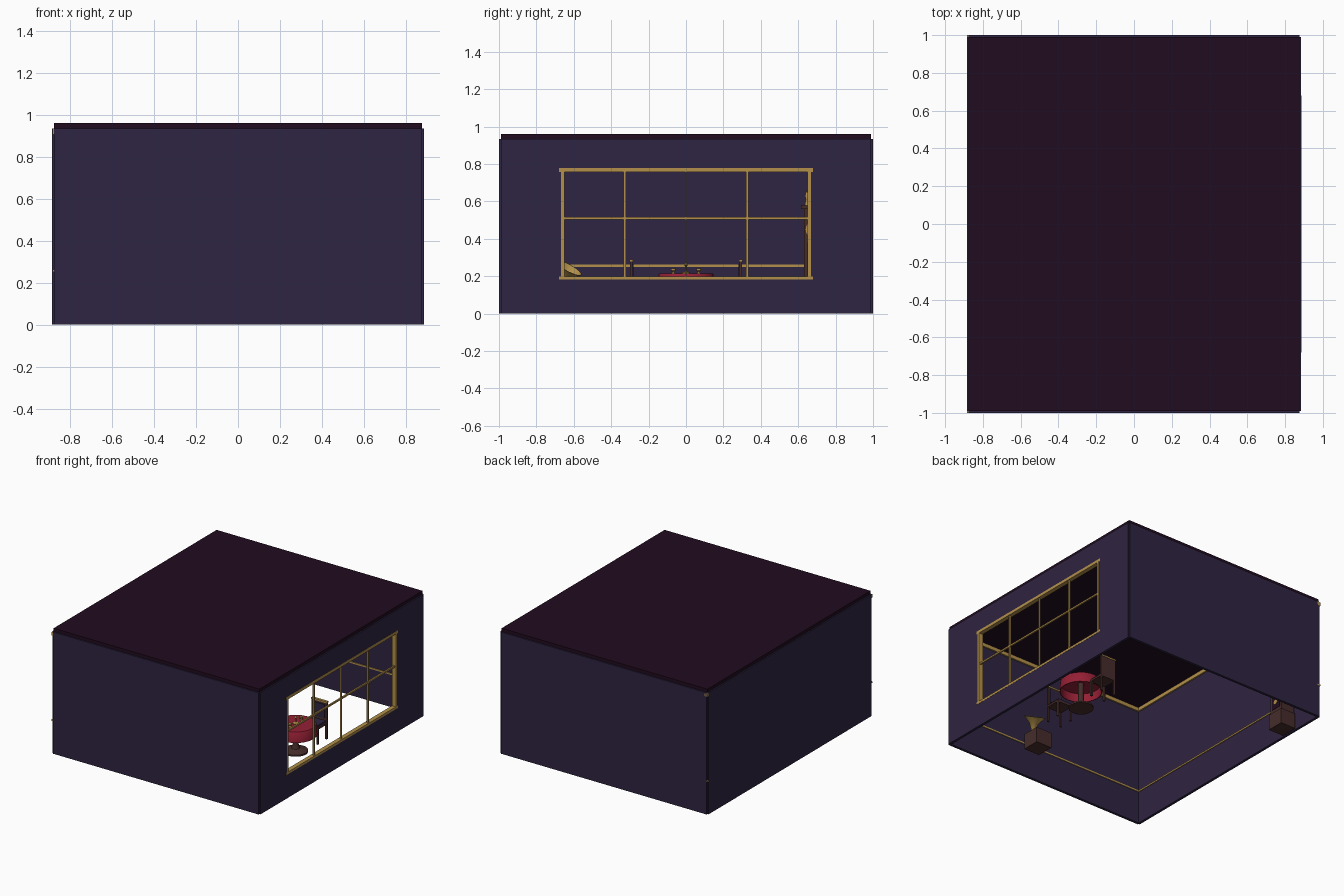
import bpy, bmesh, math
from mathutils import Vector

if "Cube" in bpy.data.objects:
    bpy.data.objects.remove(bpy.data.objects["Cube"])


def material(name, rgb):
    m = bpy.data.materials.new(name)
    m.use_nodes = True
    m.diffuse_color = (*rgb, 1)
    m.node_tree.nodes["Principled BSDF"].inputs["Base Color"].default_value = (*rgb, 1)
    return m


WALL = material("purple wall", (.028, .018, .054))
ROOF = material("dark maroon", (.0155, .0037, .0137))
GOLD = material("gold", (.45, .28, .07))
CLOTH = material("red cloth", (.30, .014, .035))
WOOD = material("brown wood", (.06, .026, .023))


def finish(name, bm, mat, smooth=False):
    mesh = bpy.data.meshes.new(name)
    bmesh.ops.recalc_face_normals(bm, faces=bm.faces)
    bm.to_mesh(mesh)
    bm.free()
    mesh.materials.append(mat)
    ob = bpy.data.objects.new(name, mesh)
    bpy.context.collection.objects.link(ob)
    if smooth:
        bpy.context.view_layer.objects.active = ob
        bpy.ops.object.select_all(action='DESELECT')
        ob.select_set(True)
        bpy.ops.object.shade_smooth_by_angle(angle=math.radians(40))
    return ob


def boxes(name, mat, *ranges):
    """Join boxes, each given as (x0, x1, y0, y1, z0, z1)."""
    bm = bmesh.new()
    for x0, x1, y0, y1, z0, z1 in ranges:
        vs = bmesh.ops.create_cube(bm, size=1)["verts"]
        for v in vs:
            v.co = Vector(((x0 + x1) / 2 + v.co.x * (x1 - x0),
                           (y0 + y1) / 2 + v.co.y * (y1 - y0),
                           (z0 + z1) / 2 + v.co.z * (z1 - z0)))
    return finish(name, bm, mat)


def lathe(name, mat, profile, loc, axis=(0, 0, 1), sides=24):
    """Spin a (radius, height) profile about an axis."""
    bm = bmesh.new()
    vs = [bm.verts.new((r, 0, h)) for r, h in profile]
    es = [bm.edges.new(p) for p in zip(vs, vs[1:])]
    bmesh.ops.spin(bm, geom=vs + es, cent=(0, 0, 0), axis=(0, 0, 1),
                   angle=math.tau, steps=sides)
    bmesh.ops.remove_doubles(bm, verts=bm.verts, dist=.0002)
    ob = finish(name, bm, mat, True)
    ob.rotation_euler = Vector(axis).to_track_quat('Z', 'Y').to_euler()
    ob.location = loc
    return ob


# Room shell, open underneath
W, L, T, H = .875, .99, .01, .935
OY, Z0, Z1 = .66, .19, .77
boxes("roof", ROOF, (-W, W, -L, L, H, .96))
for s, name in ((-1, "front_wall"), (1, "back_wall")):
    boxes(name, WALL, (-W, W, s * L - T, s * L + T, 0, H))
boxes("right_wall", WALL, (-W - T, -W + T, -L, L, 0, H))
boxes("window_wall", WALL,
      (W - T, W + T, -L, L, 0, Z0), (W - T, W + T, -L, L, Z1, H),
      (W - T, W + T, -L, -OY, Z0, Z1), (W - T, W + T, OY, L, Z0, Z1))

# Chair rail and crown moulding
for name, z0, z1, d in (("chair_rail", .25, .262, .016), ("crown_moulding", .905, .933, .022)):
    boxes(name, GOLD,
          (-W - T + .001, -W + d, -1, 1, z0, z1),
          (-W + T, W - T, -L + T, -L + d, z0, z1),
          (-W + T, W - T, L - d, L - T, z0, z1))

# Window frame and bars
FX0, FX1 = W - .022, W + .0115
boxes("window_frame", GOLD,
      (FX0, FX1, -.68, .68, .758, .78), (FX0, FX1, -.68, .68, .182, .2),
      (FX0, FX1, -.668, -.65, .2, .76), (FX0, FX1, .65, .668, .2, .76))
boxes("window_bars", GOLD,
      (W - .006, W + .006, -.65, .65, .504, .516),
      (W - .006, W + .006, -.334, -.322, .2, .76),
      (W - .006, W + .006, -.004, .004, .2, .76),
      (W - .006, W + .006, .322, .334, .2, .76))

# Round table
TX = .49
lathe("table_pedestal", WOOD,
      [(0, 0), (.088, 0), (.088, .012), (.03, .03), (.02, .06), (.02, .2), (0, .2)], (TX, 0, 0))
lathe("tablecloth", CLOTH,
      [(0, .215), (.143, .215), (.148, .208), (.152, .135), (.146, .135), (.142, .2), (0, .2)], (TX, 0, 0))
lathe("candlestick", GOLD,
      [(0, 0), (.022, 0), (.022, .006), (.005, .012), (.005, .04), (.012, .046), (.004, .058), (0, .058)],
      (TX, 0, .215), sides=12)
for s in (-1, 1):
    lathe("cup", GOLD, [(0, 0), (.01, 0), (.004, .008), (.013, .016), (.013, .026), (0, .02)],
          (TX, s * .068, .215), sides=12)

# Chairs facing the table
for s in (-1, 1):
    def rng(x0, x1, a, b, z0, z1):
        return (TX + x0, TX + x1, min(s * a, s * b), max(s * a, s * b), z0, z1)
    legs = [rng(x, x + .014, y, y + .014, 0, .12) for x in (-.065, .051) for y in (.178, .286)]
    boxes("chair_frame", WOOD, *legs, rng(-.065, .065, .178, .3, .115, .13),
          rng(-.065, .065, .287, .3, .13, .28))
    boxes("chair_cushion", WALL, rng(-.055, .055, .182, .285, .13, .142),
          rng(-.048, .048, .281, .287, .16, .265))
    boxes("chair_crest", GOLD, rng(-.067, .067, .283, .303, .278, .29))

# Horn player on its cabinet
PX, PY = .36, -.63
boxes("player_cabinet", WOOD, (PX - .068, PX + .068, PY - .068, PY + .068, 0, .12))
lathe("player_turntable", ROOF, [(0, 0), (.05, 0), (.05, .008), (0, .008)], (PX, PY, .12))
lathe("player_horn", GOLD,
      [(.004, 0), (.014, .04), (.035, .09), (.08, .135), (.076, .135), (.03, .09), (.01, .04), (0, .01)],
      (PX, PY - .06, .13), axis=(.03, .06, .11), sides=16)

# Tall clock against the right wall
CX, CY = -.79, .69
boxes("clock_case", WOOD,
      (CX - .065, CX + .065, CY - .068, CY + .068, 0, .12),
      (CX - .058, CX + .055, CY - .06, CY + .06, .12, .56),
      (CX - .065, CX + .065, CY - .075, CY + .075, .56, .58))
boxes("clock_door", ROOF, (CX + .055, CX + .058, CY - .042, CY + .042, .15, .38))
lathe("clock_pendulum", GOLD, [(0, 0), (.018, 0), (.018, .004), (0, .004)], (CX + .058, CY, .2), (1, 0, 0))
boxes("clock_pendulum_rod", GOLD, (CX + .058, CX + .061, CY - .003, CY + .003, .2, .37))
lathe("clock_face", GOLD, [(0, 0), (.05, 0), (.05, .006), (0, .006)], (CX + .055, CY, .45), (1, 0, 0))
boxes("clock_hands", ROOF, (CX + .061, CX + .064, CY - .003, CY + .003, .45, .485),
      (CX + .061, CX + .064, CY - .025, CY, .447, .453))
lathe("clock_pediment", WOOD, [(0, 0), (.06, 0), (.025, .03), (0, .04)], (CX, CY, .58), sides=4)
for s in (-1, 1):
    lathe("clock_finial", GOLD, [(0, 0), (.01, 0), (.005, .03), (.009, .05), (0, .085)],
          (CX + .05, CY + s * .045, .58), sides=10)
